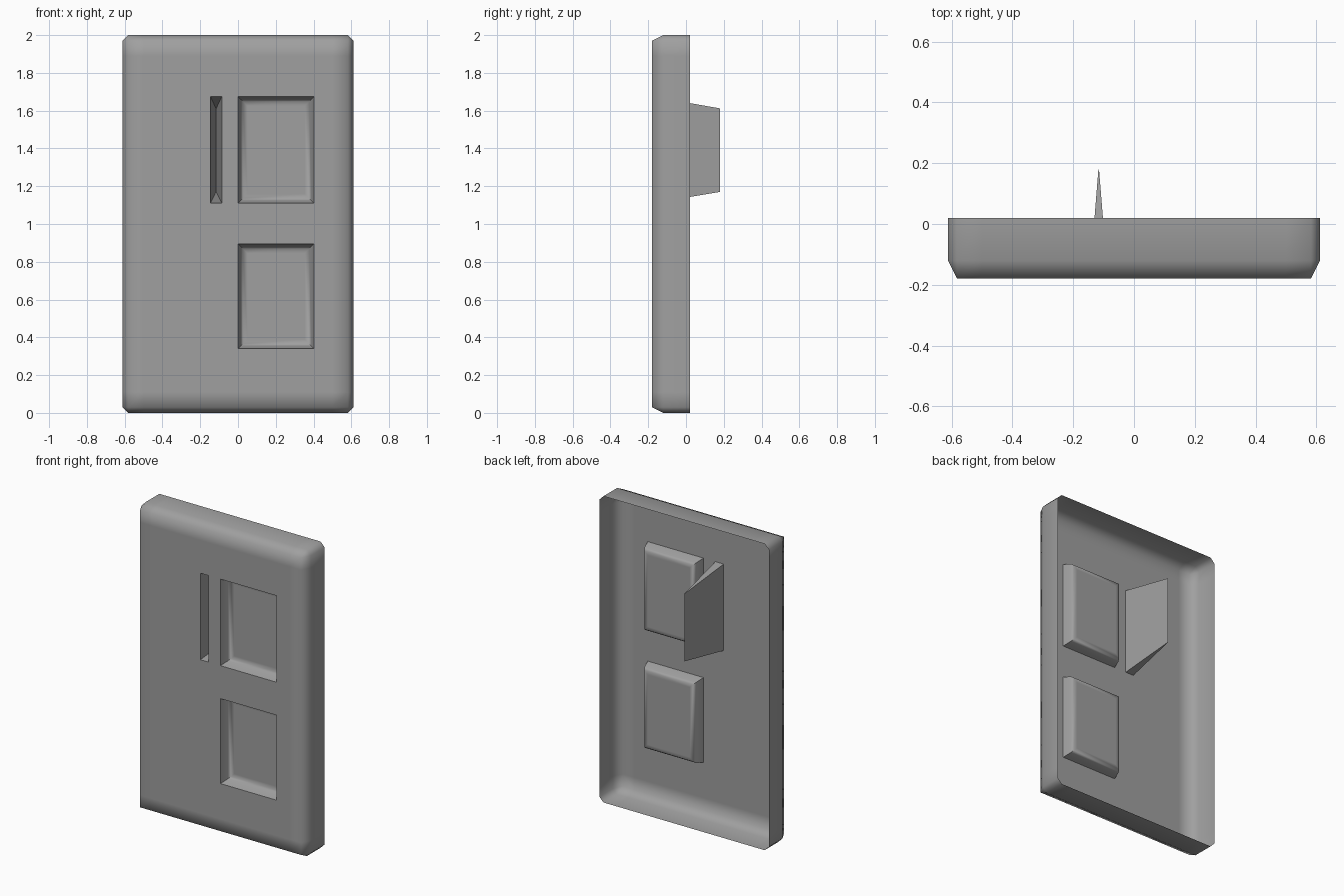
import bpy, bmesh, math

cube = bpy.data.objects.get("Cube")
if cube:
    bpy.data.objects.remove(cube, do_unlink=True)

grey = bpy.data.materials.new("plain_grey")
grey.use_nodes = True
colour = (0.35, 0.35, 0.35, 1)
grey.diffuse_color = colour
grey.node_tree.nodes["Principled BSDF"].inputs["Base Color"].default_value = colour

FRONT, SHOULDER, BACK = -0.18, -0.12, 0.02
HALF, TOP, CUT = 0.612, 2.0, 0.03


def make_object(name, faces):
    """Weld faces given as corner points into one smooth object facing -y."""
    bm = bmesh.new()
    for points in faces:
        bm.faces.new([bm.verts.new(p) for p in points])
    bmesh.ops.remove_doubles(bm, verts=bm.verts, dist=0.0001)
    bmesh.ops.recalc_face_normals(bm, faces=bm.faces)
    widest = max(bm.faces, key=lambda f: abs(f.normal.y) * f.calc_area())
    if widest.normal.y > 0:
        bmesh.ops.reverse_faces(bm, faces=bm.faces)
    mesh = bpy.data.meshes.new(name)
    bm.to_mesh(mesh)
    bm.free()
    mesh.materials.append(grey)
    obj = bpy.data.objects.new(name, mesh)
    bpy.context.collection.objects.link(obj)
    bpy.ops.object.select_all(action="DESELECT")
    obj.select_set(True)
    bpy.context.view_layer.objects.active = obj
    bpy.ops.object.shade_smooth_by_angle(angle=math.radians(65))


def ring(x0, x1, z0, z1, y):
    return [(x0, y, z0), (x1, y, z0), (x1, y, z1), (x0, y, z1)]


def recess(name, rings):
    """Join a series of rectangles and close the last one."""
    faces = [rings[-1]]
    for a, b in zip(rings, rings[1:]):
        for i in range(4):
            j = (i + 1) % 4
            faces.append([a[i], a[j], b[j], b[i]])
    make_object(name, faces)


# Openings in the front: x range, z range
slot = (-0.146, -0.086, 1.11, 1.675)
upper = (0.0, 0.403, 1.11, 1.675)
lower = (0.0, 0.403, 0.34, 0.895)

# Cover: front panel as a grid with the openings left out
edge = HALF - CUT
xs = [-edge, -0.5, slot[0], slot[1], upper[0], upper[1], 0.5, edge]
zs = [CUT, 0.11, lower[2], lower[3], upper[2], upper[3], 1.89, TOP - CUT]
faces = []
for x0, x1 in zip(xs, xs[1:]):
    for z0, z1 in zip(zs, zs[1:]):
        if (x0, x1, z0, z1) not in (slot, upper, lower):
            faces.append(ring(x0, x1, z0, z1, FRONT))

# Cover: chamfers and side walls, open at the back
for a, b in zip(xs, xs[1:]):
    for z_in, z_out in ((CUT, 0), (TOP - CUT, TOP)):
        faces.append([(a, FRONT, z_in), (b, FRONT, z_in), (b, SHOULDER, z_out), (a, SHOULDER, z_out)])
        faces.append([(a, SHOULDER, z_out), (b, SHOULDER, z_out), (b, BACK, z_out), (a, BACK, z_out)])
for a, b in zip(zs, zs[1:]):
    for s in (-1, 1):
        x_in, x_out = s * edge, s * HALF
        faces.append([(x_in, FRONT, a), (x_in, FRONT, b), (x_out, SHOULDER, b), (x_out, SHOULDER, a)])
        faces.append([(x_out, SHOULDER, a), (x_out, SHOULDER, b), (x_out, BACK, b), (x_out, BACK, a)])

# Cover: cut corners
for s in (-1, 1):
    for z_in, z_out in ((CUT, 0), (TOP - CUT, TOP)):
        p, q = (s * edge, SHOULDER, z_out), (s * HALF, SHOULDER, z_in)
        faces.append([(s * edge, FRONT, z_in), p, q])
        faces.append([p, q, (q[0], BACK, q[2]), (p[0], BACK, p[2])])
make_object("cover_shell", faces)

# Shallow rectangular pockets with softened floors
for name, (x0, x1, z0, z1) in (("upper_pocket", upper), ("lower_pocket", lower)):
    steps = ((0, 0), (0.015, 0.055), (0.026, 0.07), (0.05, 0.07))
    recess(name, [ring(x0 + i, x1 - i, z0 + i, z1 - i, FRONT + d) for i, d in steps])

# Deep tapering slot that ends in a thin fin behind the cover
middle = (slot[0] + slot[1]) / 2
recess("slot_fin", [ring(*slot, FRONT),
                    ring(middle - 0.001, middle + 0.001, 1.17, 1.612, 0.18)])
